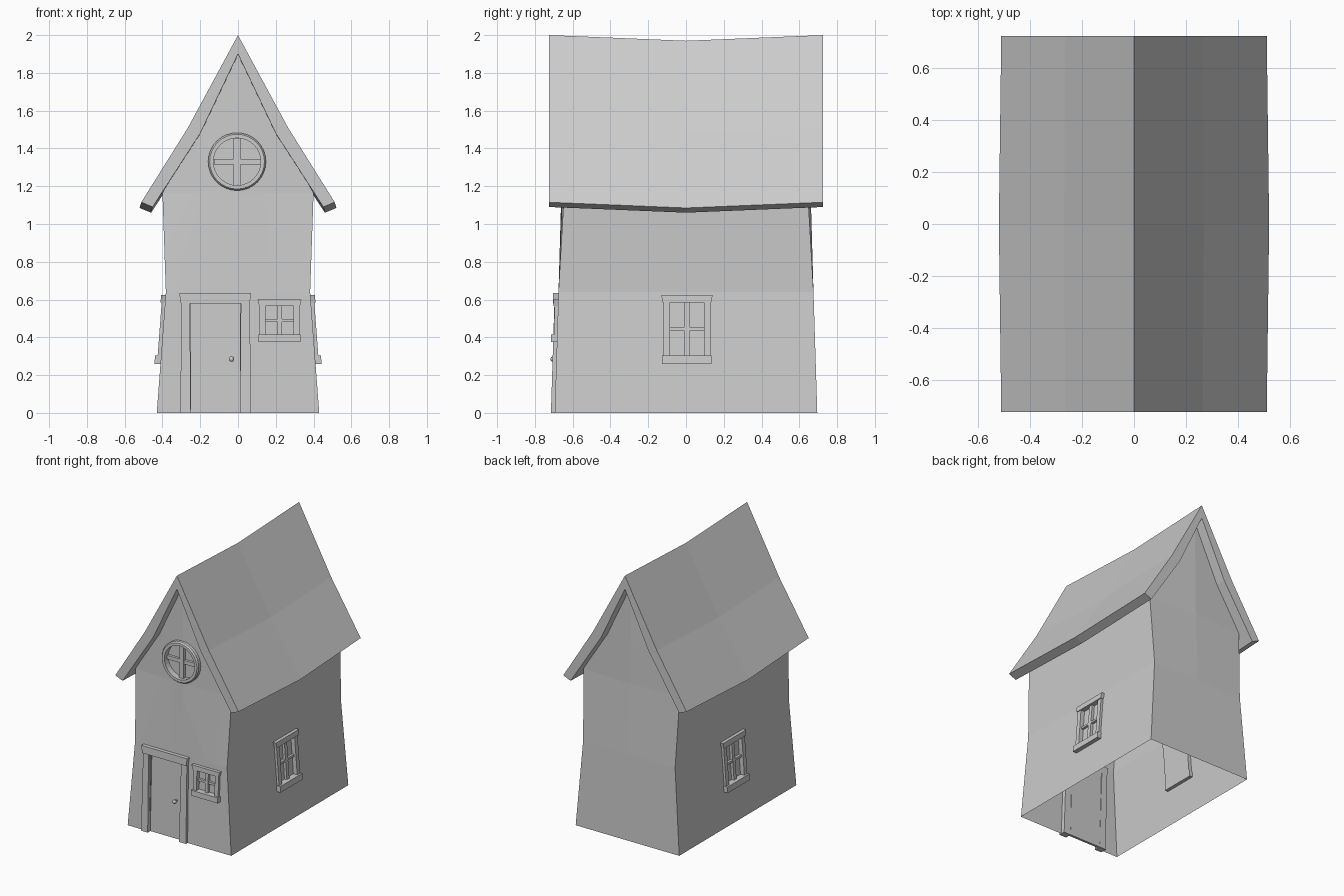
import bpy, bmesh, math
from mathutils import Vector

if "Cube" in bpy.data.objects:
    bpy.data.objects.remove(bpy.data.objects["Cube"])

grey = bpy.data.materials.new("plain_grey")
grey.diffuse_color = (0.6, 0.6, 0.6, 1)
grey.use_nodes = True
grey.node_tree.nodes["Principled BSDF"].inputs["Base Color"].default_value = grey.diffuse_color

# wall rows: height, half width, corner depth, centre depth
ROWS = [(0, .43, .695, .695), (.64, .382, .675, .675), (1.165, .40, .645, .66),
        (1.49, .205, .648, .656), (1.92, 0, .65, .65)]


def wall(z, col):
    """Interpolate one column of the wall rows at height z."""
    for a, b in zip(ROWS, ROWS[1:]):
        if z <= b[0]:
            t = (z - a[0]) / (b[0] - a[0])
            return a[col] + t * (b[col] - a[col])
    return ROWS[-1][col]


def on_wall(side, u, v, d):
    """Point at u along, v up and d out from a leaning wall."""
    if side == "front":
        return Vector((u, -(wall(v, 3) + d), v))
    return Vector(((1 if side == "right" else -1) * (wall(v, 1) + d), u, v))


def finish(name, bm, recalc=True):
    if recalc:
        bmesh.ops.recalc_face_normals(bm, faces=bm.faces[:])
    me = bpy.data.meshes.new(name)
    bm.to_mesh(me)
    bm.free()
    ob = bpy.data.objects.new(name, me)
    me.materials.append(grey)
    bpy.context.collection.objects.link(ob)
    return ob


def blocks(name, side, items):
    """Blocks (u0, u1, v0, v1, d0, d1, flare at top) joined in one object."""
    bm = bmesh.new()
    for u0, u1, v0, v1, d0, d1, flare in items:
        loops = []
        for d in (d0, d1):
            pts = [(u0, v0), (u1, v0), (u1 + flare, v1), (u0 - flare, v1)]
            loops.append([bm.verts.new(on_wall(side, u, v, d)) for u, v in pts])
        a, b = loops
        bm.faces.new(a)
        bm.faces.new(b)
        for i in range(4):
            j = (i + 1) % 4
            bm.faces.new((a[i], a[j], b[j], b[i]))
    return finish(name, bm)


def cut_hole(bm, side, poly):
    """Remove a convex opening (counter-clockwise u, v points) from one wall."""
    def facing(f):
        c, n = f.calc_center_median(), f.normal
        if side == "front":
            return c.y < 0 and n.y < -.7
        return n.x > .7 if side == "right" else n.x < -.7
    bm.normal_update()
    inside = [f for f in bm.faces if facing(f)]
    for (u0, v0), (u1, v1) in zip(poly, poly[1:] + poly[:1]):
        nu, nv = v1 - v0, u0 - u1
        front = side == "front"
        co = Vector((u0, 0, v0)) if front else Vector((0, u0, v0))
        no = Vector((nu, 0, nv)) if front else Vector((0, nu, nv))
        geom = set(inside)
        for f in inside:
            geom.update(f.edges)
            geom.update(f.verts)
        res = bmesh.ops.bisect_plane(bm, geom=list(geom), dist=1e-5,
                                     plane_co=co, plane_no=no)
        faces = {g for g in res["geom"] if isinstance(g, bmesh.types.BMFace)}
        inside = [f for f in faces if (f.calc_center_median() - co).dot(no) < 0]
    bmesh.ops.delete(bm, geom=inside, context="FACES")


def rect(u0, u1, v0, v1):
    return [(u0, v0), (u1, v0), (u1, v1), (u0, v1)]


def circle(r, n=32):
    return [(-.005 + r * math.cos(2 * math.pi * i / n),
             1.33 + r * math.sin(2 * math.pi * i / n)) for i in range(n)]


# walls: open-bottomed shell with gables
bm = bmesh.new()
front, back = [], []
for z, h, yc, ym in ROWS:
    for grid, s in ((front, -1), (back, 1)):
        if h:
            grid.append([bm.verts.new(p) for p in
                         ((-h, s * yc, z), (0, s * ym, z), (h, s * yc, z))])
        else:
            grid.append([bm.verts.new((0, s * ym, z))] * 3)
for grid in (front, back):
    for a, b in zip(grid, grid[1:]):
        for i in (0, 1):
            bm.faces.new(dict.fromkeys((a[i], a[i + 1], b[i + 1], b[i])))
for k in (0, 1):
    for c in (0, 2):
        bm.faces.new((front[k][c], back[k][c], back[k + 1][c], front[k + 1][c]))
bm.normal_update()
for f in bm.faces:
    c = f.calc_center_median()
    if f.normal.x * c.x + f.normal.y * c.y < 0:
        f.normal_flip()
cut_hole(bm, "front", rect(-.25, .01, 0, .58))
cut_hole(bm, "front", rect(.145, .295, .415, .565))
cut_hole(bm, "front", circle(.125))
for side in ("right", "left"):
    cut_hole(bm, side, rect(-.085, .095, .305, .585))
finish("walls", bm, recalc=False)

# roof: thick bent section, sagging at mid length
half = [(.512, 1.115, .452, 1.09), (.265, 1.51, .2, 1.48), (0, 2, 0, 1.9)]
bm = bmesh.new()
rings = []
for y, sag in ((-.725, 0), (0, 1), (.725, 0)):
    def pt(x, z):
        return bm.verts.new((x * (1 + .018 * sag), y, z - .03 * sag))
    outer = [pt(-p[0], p[1]) for p in half] + [pt(p[0], p[1]) for p in half[1::-1]]
    inner = [pt(-p[2], p[3]) for p in half] + [pt(p[2], p[3]) for p in half[1::-1]]
    rings.append((outer, inner))
for (o0, i0), (o1, i1) in zip(rings, rings[1:]):
    for k in range(4):
        bm.faces.new((o0[k], o0[k + 1], o1[k + 1], o1[k]))
        bm.faces.new((i0[k], i0[k + 1], i1[k + 1], i1[k]))
    for k in (0, 4):
        bm.faces.new((o0[k], i0[k], i1[k], o1[k]))
for o, i in (rings[0], rings[-1]):
    for k in range(4):
        bm.faces.new((o[k], o[k + 1], i[k + 1], i[k]))
finish("roof", bm)


def window(name, side, u0, u1, v0, v1, jamb, head, sill, bar):
    """Framed window around the opening u0..u1, v0..v1."""
    um, vm = (u0 + u1) / 2, (v0 + v1) / 2
    blocks(name + "_frame", side, [
        (u0 - jamb, u0, v0, v1, -.025, .018, 0),
        (u1, u1 + jamb, v0, v1, -.025, .018, 0),
        (u0 - jamb - .003, u1 + jamb + .003, v1, v1 + head, -.025, .024, .008),
        (u0 - jamb - .006, u1 + jamb + .006, v0 - sill, v0, -.025, .032, 0)])
    blocks(name + "_bars", side, [
        (um - bar, um + bar, v0, v1, -.014, .006, 0),
        (u0, u1, vm - .008, vm + .008, -.014, .004, 0)])
    blocks(name + "_pane", side, [(u0, u1, v0, v1, -.025, -.014, 0)])


window("front_window", "front", .145, .295, .415, .565, .03, .035, .04, .012)
for side in ("right", "left"):
    window(side + "_window", side, -.085, .095, .305, .585, .035, .04, .045, .015)

# door
blocks("door_frame", "front", [
    (-.305, -.25, 0, .58, -.03, .02, -.005),
    (.01, .068, 0, .58, -.03, .02, -.005),
    (-.303, .062, .58, .635, -.03, .028, .008)])
blocks("door_panel", "front", [(-.25, .01, 0, .58, -.03, -.012, 0)])
blocks("door_knob_stem", "front", [(-.041, -.029, .279, .291, -.012, .02, 0)])
bm = bmesh.new()
bmesh.ops.create_uvsphere(bm, u_segments=12, v_segments=8, radius=.014)
for f in bm.faces:
    f.smooth = True
knob = finish("door_knob", bm)
knob.location = on_wall("front", -.035, .285, .018)

# round gable window
bm = bmesh.new()
profile = [(.153, -.005), (.153, .02), (.145, .03), (.125, .03), (.125, -.02)]
loops = [[bm.verts.new(on_wall("front", u, v, d)) for u, v in circle(r)]
         for r, d in profile]
for a, b in zip(loops, loops[1:]):
    for i in range(32):
        j = (i + 1) % 32
        bm.faces.new((a[i], a[j], b[j], b[i]))
finish("round_window_ring", bm)
bm = bmesh.new()
bm.faces.new([bm.verts.new(on_wall("front", u, v, -.016)) for u, v in circle(.125)])
finish("round_window_pane", bm, recalc=False)
blocks("round_window_bars", "front", [
    (-.023, .013, 1.207, 1.453, -.016, .006, 0),
    (-.128, .118, 1.316, 1.344, -.016, .003, 0)])
